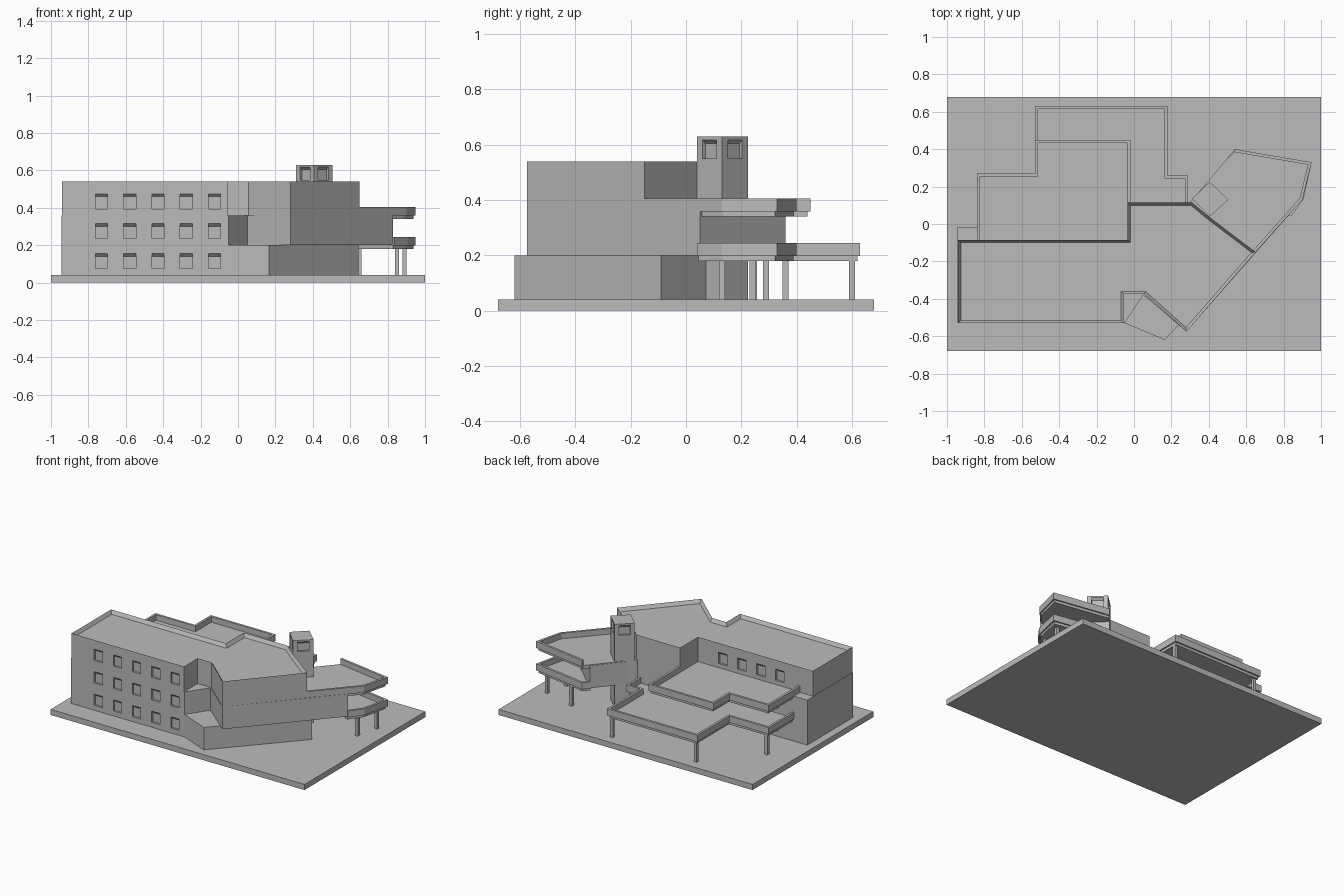
import bpy, bmesh, math
from mathutils import Vector, Matrix

cube = bpy.data.objects.get("Cube")
if cube:
    bpy.data.objects.remove(cube, do_unlink=True)

grey = bpy.data.materials.new("plain grey")
grey.use_nodes = True
grey.diffuse_color = (0.5, 0.5, 0.5, 1)
grey.node_tree.nodes["Principled BSDF"].inputs["Base Color"].default_value = (0.5, 0.5, 0.5, 1)


def make_object(name, bm):
    bmesh.ops.recalc_face_normals(bm, faces=bm.faces)
    mesh = bpy.data.meshes.new(name)
    bm.to_mesh(mesh)
    bm.free()
    mesh.materials.append(grey)
    obj = bpy.data.objects.new(name, mesh)
    bpy.context.collection.objects.link(obj)
    return obj


def prism(name, outline, bottom, top, rim=0, sink=0):
    """Extruded plan; an optional rim leaves a parapet around a sunken roof."""
    bm = bmesh.new()
    face = bm.faces.new([bm.verts.new((x, y, top)) for x, y in outline])
    face.normal_update()
    low = bmesh.ops.extrude_face_region(bm, geom=[face], use_keep_orig=True)["geom"]
    for v in low:
        if isinstance(v, bmesh.types.BMVert):
            v.co.z = bottom
    bmesh.ops.recalc_face_normals(bm, faces=bm.faces)
    if rim:
        roof = max(bm.faces, key=lambda f: f.calc_center_median().z)
        bmesh.ops.inset_region(bm, faces=[roof], thickness=rim, use_even_offset=True)
        for v in roof.verts:
            v.co.z -= sink
    return make_object(name, bm)


def offset(path, dist):
    """Shift an open path to its left with mitred corners."""
    pts = [Vector(p) for p in path]
    dirs = [(b - a).normalized() for a, b in zip(pts, pts[1:])]
    normals = [Vector((-d.y, d.x)) for d in dirs]
    out = []
    for i, p in enumerate(pts):
        a = normals[max(i - 1, 0)]
        b = normals[min(i, len(normals) - 1)]
        out.append(tuple(p + (a + b) * dist / (1 + a.dot(b))))
    return out


def terrace(name, path, tuck, level):
    """Floor slab with an overhanging parapet along its open edges."""
    prism(name + "_slab", offset(path, 0.01) + tuck, level - 0.02, level + 0.005)
    prism(name + "_parapet", path + offset(path, 0.016)[::-1], level - 0.002, level + 0.045)


def cut_windows(target, windows, width, height):
    """Cut recesses with sloped heads; each window is x, y, sill height, facing angle."""
    bm = bmesh.new()
    d = 0.014
    for x, y, sill, angle in windows:
        section = [(d, 0), (d, height + d), (-d, height - d), (-d, 0)]
        place = Matrix.Translation((x, y, sill)) @ Matrix.Rotation(math.radians(angle), 4, "Z")
        sides = [[bm.verts.new(place @ Vector((u, s * width / 2, v))) for u, v in section]
                 for s in (-1, 1)]
        bm.faces.new(sides[0])
        bm.faces.new(sides[1][::-1])
        for i in range(4):
            j = (i + 1) % 4
            bm.faces.new((sides[0][i], sides[1][i], sides[1][j], sides[0][j]))
    cutter = make_object("window_cutter", bm)
    cutter.hide_render = True
    mod = target.modifiers.new("windows", "BOOLEAN")
    mod.operation, mod.solver, mod.object = "DIFFERENCE", "EXACT", cutter
    graph = bpy.context.evaluated_depsgraph_get()
    target.data = bpy.data.meshes.new_from_object(target.evaluated_get(graph))
    target.modifiers.clear()
    bpy.data.objects.remove(cutter, do_unlink=True)


# Ground plate
prism("base_plate", [(-1, -.68), (1, -.68), (1, .68), (-1, .68)], 0, 0.04)

# Three storeys
back = [(-.04, .115), (-.04, -.015), (-.945, -.015)]
ground = prism("ground_floor", [(-.945, -.53), (-.05, -.53), (.165, -.62), (.645, -.09),
                                (.43, .08), (.31, .115)] + back, 0.04, 0.2)
middle = prism("middle_floor", [(-.945, -.53), (-.05, -.53), (.05, -.38), (.28, -.575),
                                (.83, .05), (.506, .36), (.3, .115)] + back, 0.2, 0.36)
upper = prism("upper_floor", [(-.94, -.53), (-.055, -.53), (-.055, -.375), (.055, -.375),
                              (.28, -.575), (.65, -.15), (.4, .04), (.31, .115),
                              (-.035, .115), (-.035, -.085), (-.94, -.085)],
              0.36, 0.54, rim=0.015, sink=0.025)

# Rows of windows, front and back
for storey, sill, rear in ((ground, .075, -.015), (middle, .235, -.015), (upper, .395, -.085)):
    row = [(-.73 + .151 * i, -.53, sill, -90) for i in range(5)]
    row += [(-.68 + .15 * i, rear, sill, 90) for i in range(4)]
    cut_windows(storey, row, 0.065, 0.08)

# Stair tower with an opening on each side
corners = [(.405, .04), (.505, .13), (.405, .225), (.31, .135)]
tower = prism("stair_tower", corners, 0.04, 0.63)
openings = []
for a, b in zip(corners, corners[1:] + corners[:1]):
    facing = math.degrees(math.atan2(b[1] - a[1], b[0] - a[0])) - 90
    openings.append(((a[0] + b[0]) / 2, (a[1] + b[1]) / 2, 0.55, facing))
cut_windows(tower, openings, 0.075, 0.068)

# Rear terraces
terrace("rear_lower_terrace", [(.29, .115), (.29, .26), (.18, .26), (.18, .63), (-.53, .63),
                               (-.53, .27), (-.84, .27), (-.84, -.015)],
        [(-.84, -.03), (-.05, -.03), (-.05, .1), (.28, .1)], 0.2)
terrace("rear_upper_terrace", [(-.02, .115), (-.02, .45), (-.53, .45), (-.53, .27),
                               (-.84, .27), (-.84, -.085)],
        [(-.83, -.1), (-.03, -.1)], 0.36)

# Side terraces
terrace("side_upper_terrace", [(.65, -.15), (.9, .13), (.95, .33), (.54, .4)],
        [(.3, .115), (.4, .03)], 0.36)
terrace("side_lower_terrace", [(.838, .04), (.905, .13), (.95, .33), (.54, .4), (.5, .355)],
        [(.52, .33), (.81, .05)], 0.2)

# Columns under the terraces
for x, y in [(.85, .13), (.89, .29), (.65, .36), (.26, .24), (.16, .6), (-.5, .6), (-.81, .245)]:
    r = 0.011
    prism("column", [(x - r, y - r), (x + r, y - r), (x + r, y + r), (x - r, y + r)], 0.04, 0.185)
